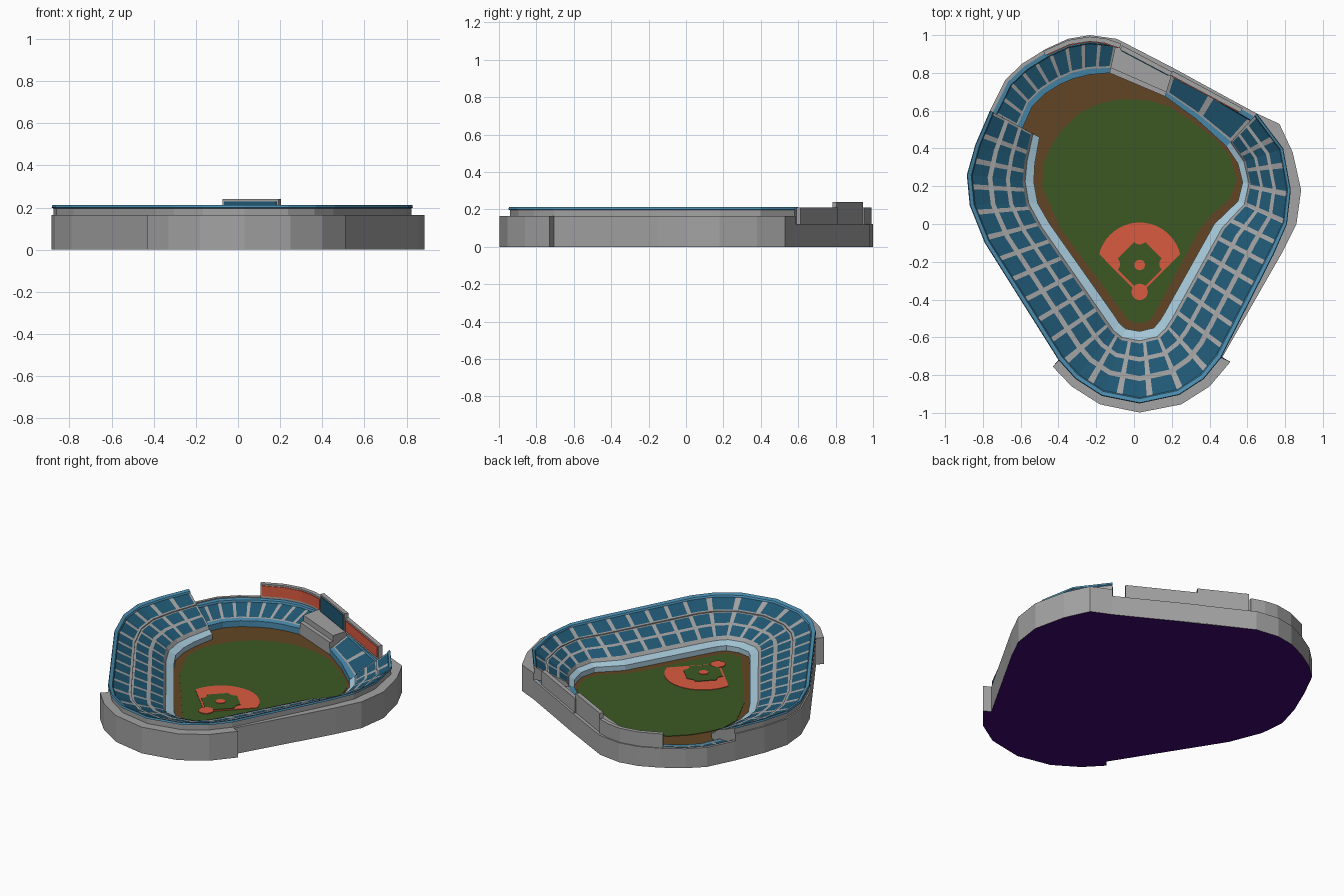
import bpy, bmesh, math
from mathutils import Vector

if "Cube" in bpy.data.objects:
    bpy.data.objects.remove(bpy.data.objects["Cube"])

def material(name, r, g, b):
    m = bpy.data.materials.new(name)
    lin = [((c / 255 + 0.055) / 1.055) ** 2.4 if c > 10 else c / 255 / 12.92 for c in (r, g, b)]
    m.diffuse_color = (*lin, 1)
    m.use_nodes = True
    m.node_tree.nodes["Principled BSDF"].inputs["Base Color"].default_value = m.diffuse_color
    return m

MATS = [material("concrete gray", 163, 163, 163), material("seat blue", 32, 88, 116),
        material("rim blue", 74, 140, 175), material("rail pale blue", 166, 200, 217),
        material("dirt brown", 97, 69, 35), material("grass green", 60, 89, 36),
        material("clay red", 218, 91, 64), material("underside purple", 64, 8, 112)]
GRAY, SEAT, RIM, RAIL, DIRT, GRASS, CLAY, PURPLE = range(8)

def finish(name, bm):
    bmesh.ops.recalc_face_normals(bm, faces=bm.faces)
    me = bpy.data.meshes.new(name)
    bm.to_mesh(me)
    bm.free()
    for m in MATS:
        me.materials.append(m)
    ob = bpy.data.objects.new(name, me)
    bpy.context.collection.objects.link(ob)
    return ob

def plate(name, pts, z0, z1, mat):
    """Flat polygon raised from z0 to z1."""
    bm = bmesh.new()
    lo = [bm.verts.new((x, y, z0)) for x, y in pts]
    hi = [bm.verts.new((x, y, z1)) for x, y in pts]
    bm.faces.new(hi)
    bm.faces.new(lo[::-1])
    for i in range(len(pts)):
        j = (i + 1) % len(pts)
        bm.faces.new((lo[i], lo[j], hi[j], hi[i]))
    for f in bm.faces:
        f.material_index = mat
    return finish(name, bm)

def sweep(name, inner, outer, profile, mats, columns=0, aisle=0.0):
    """Carry a (t, z) profile along two paired paths; seat bands are cut into blocks by aisles."""
    I, O = [Vector(p) for p in inner], [Vector(p) for p in outer]
    mid = [(a + b) / 2 for a, b in zip(I, O)]
    key = [0.0]
    for a, b in zip(mid, mid[1:]):
        key.append(key[-1] + (b - a).length)
    total = key[-1]
    blocks = [(total * (k + aisle / 2) / columns, total * (k + 1 - aisle / 2) / columns) for k in range(columns)]
    cuts = []
    for s in sorted(key + [e for b in blocks for e in b]):
        if not cuts or s - cuts[-1] > 1e-4:
            cuts.append(s)

    def at(s, t):
        k = max(i for i in range(len(key) - 1) if key[i] <= s + 1e-9)
        f = min(1, (s - key[k]) / (key[k + 1] - key[k]))
        return I[k].lerp(I[k + 1], f).lerp(O[k].lerp(O[k + 1], f), t)

    bm = bmesh.new()
    grid = [[bm.verts.new((*at(s, t), z)) for t, z in profile] for s in cuts]
    for c in range(len(cuts) - 1):
        m = (cuts[c] + cuts[c + 1]) / 2
        seated = not columns or any(a < m < b for a, b in blocks)
        for r, mat in enumerate(mats):
            f = bm.faces.new((grid[c][r], grid[c][r + 1], grid[c + 1][r + 1], grid[c + 1][r]))
            f.material_index = GRAY if mat == SEAT and not seated else mat
    for f in (bm.faces.new(grid[0]), bm.faces.new(grid[-1][::-1])):
        f.material_index = mats[0] if not columns else GRAY
    return finish(name, bm)

def lerp_path(inner, outer, t):
    return [tuple(Vector(a).lerp(Vector(b), t)) for a, b in zip(inner, outer)]

# Main seating bowl, left end round home plate to right end
bowl_in = [(-.50, .46), (-.525, .32), (-.53, .22), (-.51, .11), (-.446, 0), (-.10, -.49), (-.078, -.525),
           (-.045, -.555), (.03, -.568), (.105, -.55), (.135, -.515), (.16, -.475), (.425, 0),
           (.55, .12), (.575, .22), (.55, .32), (.49, .41)]
bowl_out = [(-.763, .60), (-.84, .42), (-.885, .26), (-.87, .10), (-.79, -.10), (-.40, -.72), (-.31, -.82),
            (-.17, -.91), (.03, -.95), (.24, -.905), (.37, -.82), (.46, -.71), (.74, -.16),
            (.81, 0), (.83, .18), (.79, .40), (.65, .585)]
sweep("seating_bowl", bowl_in, bowl_out,
      [(0, 0), (0, .05), (.13, .065), (.17, .085), (.36, .117), (.42, .122), (.62, .15), (.65, .151), (.65, .157),
       (.69, .159), (.92, .195), (.935, .205), (.99, .212), (1, .2), (.975, .196), (.975, .165), (1, .165), (1, 0)],
      [RAIL, RAIL, GRAY, SEAT, GRAY, SEAT, GRAY, GRAY, GRAY, SEAT, RIM, RIM, RIM, RIM, GRAY, GRAY, GRAY],
      columns=27, aisle=.2)

# Outer concourse terraces at the front and the right
front_out = [(-.43, -.755), (-.33, -.86), (-.18, -.955), (.03, -.998), (.25, -.955), (.40, -.86), (.51, -.73)]
right_out = [(.468, -.705), (.785, -.15), (.86, 0), (.885, .18), (.84, .38), (.77, .53)]
strip = lerp_path(bowl_in, bowl_out, .96)
strip[-1] = bowl_out[-1]
step = [(0, 0), (0, .165), (1, .165), (1, 0)]
sweep("front_terrace", strip[5:12], front_out, step, [GRAY] * 3)
sweep("right_terrace", strip[11:], right_out, step, [GRAY] * 3)

# Outfield stands
left_in = [(-.59, .508), (-.54, .62), (-.47, .69), (-.39, .74), (-.32, .77), (-.24, .79), (-.13, .80)]
left_out = [(-.763, .60), (-.68, .765), (-.59, .85), (-.47, .925), (-.35, .98), (-.235, 1.0), (-.09, .98)]
stand = [(0, 0), (0, .055), (.15, .06), (.2, .062), (.78, .10), (.80, .112), (.91, .116), (.91, .122), (1, .122), (1, 0)]
stand_mats = [RIM, RIM, GRAY, SEAT, RIM, RIM, GRAY, GRAY, GRAY]
sweep("left_outfield_stand", left_in, left_out, stand, stand_mats, columns=9, aisle=.22)
right_in, right_back = [(.165, .675), (.33, .555), (.49, .41)], [(.21, .825), (.42, .71), (.65, .585)]
sweep("right_outfield_stand", right_in, right_back, stand, stand_mats, columns=2, aisle=.14)
# Plain concrete block in centre field, in two steps
sweep("centre_field_block", [(-.13, .80), (.165, .675)], [(-.09, .98), (.21, .825)],
      [(0, 0), (0, .095), (.15, .095), (.15, .13), (.8, .13), (.8, .12), (1, .12), (1, 0)], [GRAY] * 7)

# Scoreboards along the back wall, each with a thin coloured panel facing the field
def shift(path, d):
    res = []
    for i in range(len(path)):
        a, b = Vector(path[max(i - 1, 0)]), Vector(path[min(i + 1, len(path) - 1)])
        n = (b - a).normalized()
        res.append((path[i][0] + n.y * d, path[i][1] - n.x * d))
    return res

def scoreboard(name, path, z0, z1, mat, margin):
    sweep(name, shift(path, .025), path, [(0, z0), (0, z1), (1, z1), (1, z0)], [GRAY] * 3)
    p = [Vector(v) for v in path]
    p[0] += (p[1] - p[0]).normalized() * margin
    p[-1] += (p[-2] - p[-1]).normalized() * margin
    z0, z1 = max(z0, .125) + margin, z1 - margin
    sweep(name + "_panel", shift(p, .029), shift(p, .023),
          [(0, z0), (0, z1), (1, z1), (1, z0)], [mat] * 3)

scoreboard("left_scoreboard", [(-.48, .915), (-.35, .973), (-.235, .992), (-.15, .982), (-.068, .955)], .12, .21, CLAY, .010)
scoreboard("centre_scoreboard", [(-.062, .945), (.203, .805)], .12, .24, SEAT, .010)
scoreboard("right_scoreboard", [(.205, .81), (.575, .612)], .12, .21, CLAY, .010)

# Ground: dirt field, grass and the underside
plate("dirt_field", bowl_in + right_in[::-1][1:] + left_in[::-1], .002, .018, DIRT)
under = left_out + right_back[1:] + right_out[::-1] + front_out[::-1] + bowl_out[5:0:-1]
bm = bmesh.new()
bm.faces.new([bm.verts.new((x, y, 0)) for x, y in under]).material_index = PURPLE
finish("underside", bm)
grass = [(-.48, .32), (-.485, .19), (-.385, -.03), (-.05, -.48), (-.03, -.51), (.03, -.525), (.085, -.51), (.105, -.48),
         (.345, -.03), (.41, .05), (.505, .13), (.545, .235), (.505, .36), (.43, .45), (.29, .555), (.19, .62), (.08, .655),
         (-.08, .66), (-.19, .635), (-.29, .585), (-.38, .50), (-.44, .41)]
plate("outfield_grass", grass, .017, .021, GRASS)

# Infield: clay fan, grass diamond with rounded bases, mound and home circle
def arc(cx, cy, r, a0, a1, n):
    return [(cx + r * math.cos(math.radians(a0 + (a1 - a0) * i / n)),
             cy + r * math.sin(math.radians(a0 + (a1 - a0) * i / n))) for i in range(n + 1)]

plate("infield_clay", [(.03, -.375)] + arc(.03, -.213, .221, 14, 166, 20), .02, .024, CLAY)
diamond = []
for k in range(4):
    a = 90 * k
    c = Vector((.03, -.212)) + Vector((math.cos(math.radians(a)), math.sin(math.radians(a)))) * .146
    diamond += arc(c.x, c.y, .042, a + 225, a + 135, 6)
plate("infield_grass", diamond, .023, .027, GRASS)
plate("pitching_mound", arc(.03, -.217, .028, 0, 345, 23), .026, .030, CLAY)
plate("home_circle", arc(.03, -.36, .043, 0, 345, 23), .023, .028, CLAY)
